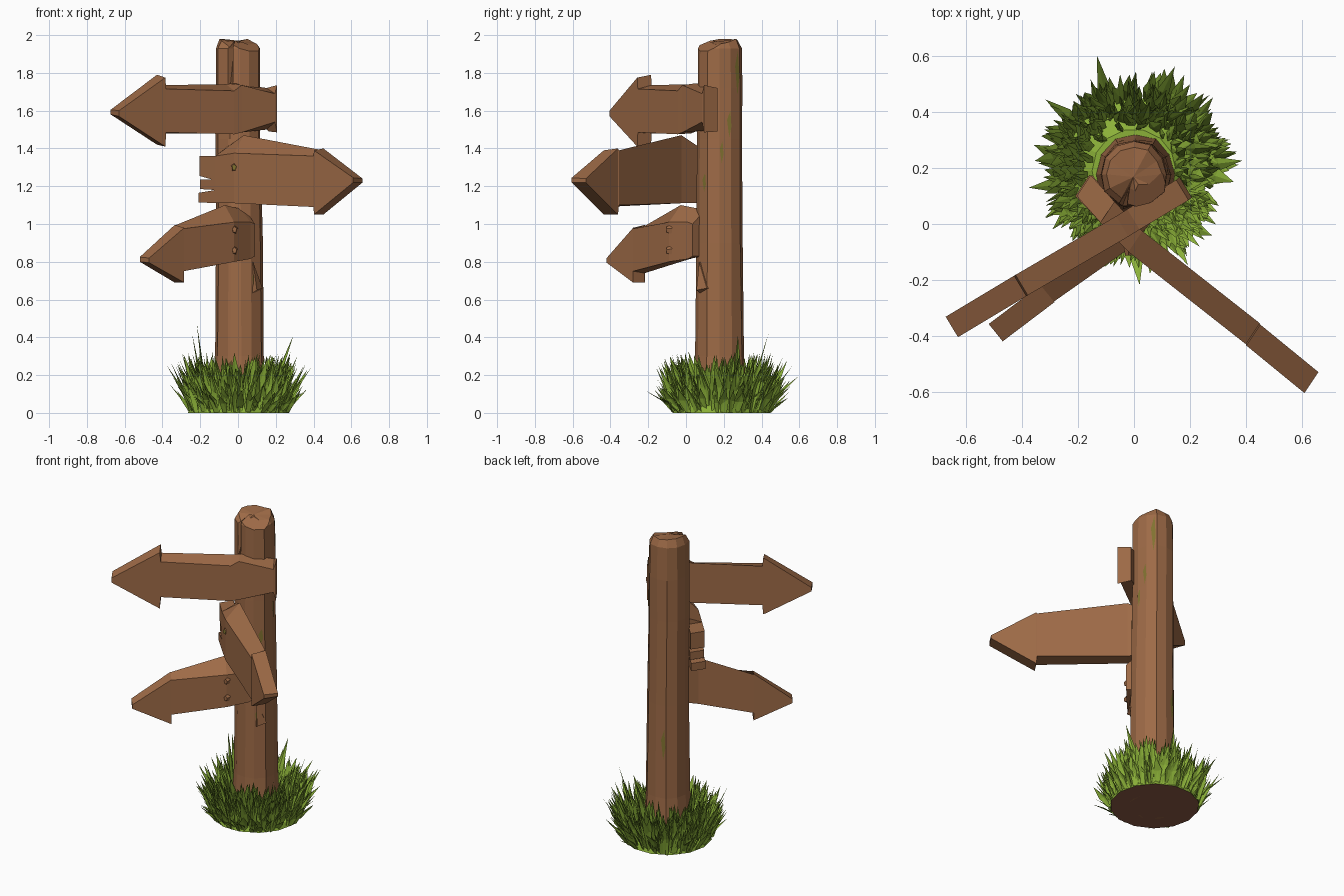
import bpy, bmesh, math, random
from mathutils import Vector
from mathutils.bvhtree import BVHTree

if "Cube" in bpy.data.objects:
    bpy.data.objects.remove(bpy.data.objects["Cube"])

random.seed(7)


def material(name, rgb):
    m = bpy.data.materials.new(name)
    m.diffuse_color = (*rgb, 1)
    m.use_nodes = True
    m.node_tree.nodes["Principled BSDF"].inputs["Base Color"].default_value = m.diffuse_color
    return m


WOOD = material("brown wood", (0.34, 0.145, 0.062))
SOIL = material("dark soil", (0.27, 0.105, 0.06))
GRASS = material("grass green", (0.26, 0.44, 0.04))
MOSS = material("olive moss", (0.22, 0.17, 0.03))


def finish(bm, name, *mats, normals=True):
    if normals:
        bmesh.ops.recalc_face_normals(bm, faces=bm.faces[:])
    me = bpy.data.meshes.new(name)
    bm.to_mesh(me)
    bm.free()
    for m in mats:
        me.materials.append(m)
    ob = bpy.data.objects.new(name, me)
    bpy.context.collection.objects.link(ob)
    return ob


def loft(bm, rings):
    """Skin a list of equally long closed loops and cap both ends."""
    vs = [[bm.verts.new(p) for p in r] for r in rings]
    n = len(vs[0])
    for a, b in zip(vs, vs[1:]):
        for i in range(n):
            bm.faces.new((a[i], a[(i + 1) % n], b[(i + 1) % n], b[i]))
    bm.faces.new(vs[0])
    bm.faces.new(vs[-1])


# Post: faceted log with a split near the front and a broken top
CX, CY = 0.0, 0.178
angles = list(range(0, 240, 30)) + [243, 250, 257, 275, 300, 330]
wobble = [random.uniform(-0.005, 0.005) for _ in angles]
rings = []
for z, dx, r, notch in ((0.0, 0.005, 0.15, 0), (0.3, 0.006, 0.134, 0), (0.9, 0.006, 0.126, 0),
                        (1.45, 0.0, 0.122, 0), (1.72, 0.0, 0.122, 0.0), (1.93, 0.0, 0.12, 0.06),
                        (1.975, 0.0, 0.10, 0.06)):
    ring = []
    for a, w in zip(angles, wobble):
        rr = r + w + random.uniform(-0.003, 0.003) - (notch if a == 250 else 0)
        t = math.radians(a)
        h = 0
        if z > 1.95:
            h = random.uniform(-0.03, 0.02) + 0.012 * math.sin(t)
        ring.append((CX + dx + rr * math.cos(t), CY + rr * math.sin(t), min(z + h, 2.0)))
    rings.append(ring)
bm = bmesh.new()
loft(bm, rings)
bmesh.ops.poke(bm, faces=[f for f in bm.faces if len(f.verts) > 4 and f.calc_center_median().z > 1],
               offset=-0.02)
# slanted broken facet on the front right of the top
cut = bmesh.ops.bisect_plane(bm, geom=bm.verts[:] + bm.edges[:] + bm.faces[:],
                             plane_co=(0.04, 0.14, 1.955), plane_no=(0.33, -0.42, 0.85),
                             clear_outer=True)
bmesh.ops.holes_fill(bm, edges=[e for e in bm.edges if e.is_boundary])
bmesh.ops.recalc_face_normals(bm, faces=bm.faces[:])
tree = BVHTree.FromBMesh(bm)
finish(bm, "post", WOOD)

# Moss streaks: thin plates laid on the post (angle, height, half width, half length)
bm = bmesh.new()
for a, z, w, l in ((50, 1.8, 0.014, 0.12), (25, 1.53, 0.012, 0.07), (-40, 1.22, 0.014, 0.05),
                   (-50, 0.7, 0.012, 0.06), (110, 0.65, 0.014, 0.1), (5, 1.38, 0.01, 0.06)):
    t = math.radians(a)
    out = Vector((math.cos(t), math.sin(t), 0))
    side = Vector((-out.y, out.x, 0))
    vs = []
    for u, v in ((0, -l), (w, -l * 0.2), (w * 0.5, l), (-w, l * 0.3)):
        p = Vector((CX, CY, z + v)) + out + side * u
        hit = tree.ray_cast(p, -out)[0]
        if hit:
            vs.append(bm.verts.new(hit + out * 0.004))
    if len(vs) > 2:
        bm.faces.new(vs)
finish(bm, "post_moss", MOSS, normals=False)

# Bark chip on the right side of the post
bm = bmesh.new()
loft(bm, [[(0.08, 0.07, 0.8), (0.13, 0.11, 0.66), (0.10, 0.055, 0.65)],
          [(0.07, 0.09, 0.8), (0.11, 0.13, 0.66), (0.07, 0.08, 0.63)]])
finish(bm, "bark_chip", WOOD)


# Boards: stations of x, y, front low/high z, back low/high z; off = thickness vector
def board(name, off, *strips):
    bm = bmesh.new()
    for stations in strips:
        loft(bm, [[(x, y, fl), (x, y, fh), (x + off[0], y + off[1], bh), (x + off[0], y + off[1], bl)]
                  for x, y, fl, fh, bl, bh in stations])
    finish(bm, name, WOOD)


board("top_board", (-0.044, 0.073), [
    (0.207, 0.095, 1.485, 1.735, 1.49, 1.72), (0.195, 0.085, 1.54, 1.69, 1.5, 1.72),
    (0.02, -0.02, 1.485, 1.735, 1.49, 1.745), (-0.02, -0.045, 1.475, 1.705, 1.48, 1.74),
    (-0.38, -0.255, 1.485, 1.715, 1.48, 1.735), (-0.385, -0.258, 1.41, 1.775, 1.42, 1.79),
    (-0.63, -0.405, 1.57, 1.60, 1.58, 1.605)])
board("middle_board", (0.05, 0.075),
      [(-0.12, 0.005, 1.11, 1.36, 1.11, 1.40), (-0.02, -0.10, 1.11, 1.375, 1.11, 1.47),
       (0.40, -0.43, 1.09, 1.36, 1.10, 1.39), (0.402, -0.435, 1.05, 1.39, 1.05, 1.40),
       (0.61, -0.605, 1.22, 1.245, 1.22, 1.24)],
      *[[(x, 0.10, lo, hi, lo, hi), (-0.119, 0.004, lo2, hi2, lo2, hi2)]
        for x, lo, hi, lo2, hi2 in ((-0.205, 1.255, 1.36, 1.23, 1.36), (-0.20, 1.185, 1.235, 1.18, 1.235),
                                    (-0.21, 1.115, 1.165, 1.11, 1.18))])
board("bottom_board", (-0.05, 0.062), [
    (0.09, 0.035, 0.83, 1.0, 0.83, 1.07), (0.065, 0.01, 0.815, 1.01, 0.83, 1.08),
    (-0.02, -0.09, 0.80, 1.01, 0.80, 1.10), (-0.29, -0.28, 0.75, 0.975, 0.74, 0.99),
    (-0.285, -0.28, 0.69, 0.98, 0.69, 0.995), (-0.47, -0.42, 0.795, 0.82, 0.80, 0.825)])

# Nails: small tapered pegs
bm = bmesh.new()
for x, y, z in ((-0.02, -0.10, 1.30), (-0.018, -0.09, 0.97), (-0.018, -0.09, 0.86)):
    loft(bm, [[(x + r * math.cos(t), y + dy, z + r * 1.4 * math.sin(t))
               for t in (0.3, 1.6, 2.8, 4.0, 5.2)] for r, dy in ((0.018, 0.015), (0.012, -0.012))])
for f in bm.faces:
    f.material_index = 1 if f.normal.y > 2 or f.calc_center_median().y < -0.108 else 0
finish(bm, "nails", WOOD, MOSS)

# Soil mound: flat base with a low green rise under the blades
bm = bmesh.new()
loft(bm, [[(r * math.cos(i * math.pi / 7), 0.19 + r * math.sin(i * math.pi / 7), z) for i in range(14)]
          for r, z in ((0.265, 0.0), (0.255, 0.03), (0.15, 0.11))])
bmesh.ops.recalc_face_normals(bm, faces=bm.faces[:])
for f in bm.faces:
    f.material_index = 0 if f.normal.z < -0.5 else 1
finish(bm, "soil_mound", SOIL, GRASS)

# Grass: folded pointed blades leaning outward
bm = bmesh.new()


def blade(ang, root_r, reach, height, width, yaw):
    out = Vector((math.cos(ang), math.sin(ang), 0))
    t = ang + math.pi / 2 + yaw
    side = Vector((math.cos(t), math.sin(t), 0)) * width / 2
    root_z = max(0.0, 0.1 * (0.265 - root_r) / 0.115)
    root = Vector((0, 0.19, root_z)) + out * root_r
    mid = root + out * reach * 0.42 + Vector((0, 0, (height - root_z) * 0.5))
    tip = root + out * reach + Vector((0, 0, height - root_z)) + side * random.uniform(-1, 1)
    a, b, c, d, e, f = [bm.verts.new(p) for p in (
        root - side * 0.6, root + side * 0.6, mid - side, mid + side, tip, mid - out * 0.008)]
    for q in ((a, b, f), (a, f, c), (b, d, f), (c, f, e), (f, d, e)):
        bm.faces.new(q)


for i in range(520):
    k = random.random()
    root_r = 0.14 + 0.125 * math.sqrt(k)
    height = random.uniform(0.2, 0.33) - 0.09 * k * random.random()
    if k > 0.6 and random.random() < 0.5:
        height *= 0.6
    reach = random.uniform(0.02, 0.06) + 0.09 * k * random.random()
    blade(random.uniform(0, math.tau), root_r, reach, height,
          random.uniform(0.03, 0.055), random.uniform(-0.8, 0.8))
# a few taller stray blades
for a, r, reach, h in ((175, 0.18, 0.04, 0.48), (160, 0.2, 0.06, 0.42), (20, 0.2, 0.1, 0.41),
                       (80, 0.17, 0.08, 0.42), (110, 0.25, 0.18, 0.2), (70, 0.24, 0.16, 0.25),
                       (272, 0.25, 0.16, 0.12), (5, 0.25, 0.14, 0.24), (40, 0.24, 0.15, 0.27),
                       (140, 0.24, 0.17, 0.2), (190, 0.25, 0.13, 0.25), (300, 0.24, 0.1, 0.24)):
    blade(math.radians(a), r, reach, h, 0.045, 0.2)
finish(bm, "grass_tuft", GRASS, normals=False)
